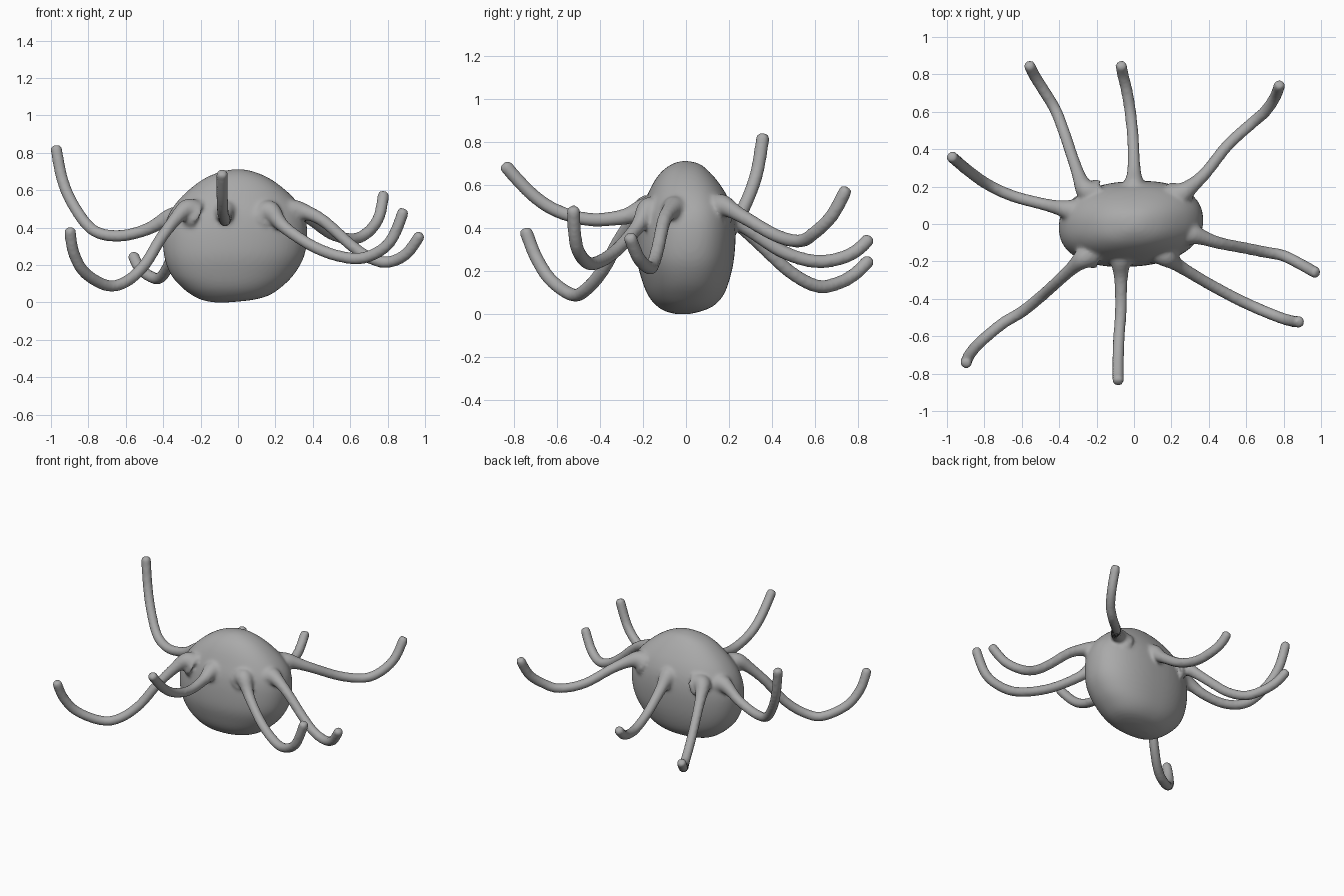
import bpy, bmesh, math
from mathutils import Vector

if "Cube" in bpy.data.objects:
    bpy.data.objects.remove(bpy.data.objects["Cube"])


def spline(rows, steps):
    """Catmull-Rom interpolation of equal-length rows."""
    pts = [rows[0]] + list(rows) + [rows[-1]]
    out = []
    for i in range(1, len(pts) - 2):
        a, b, c, d = pts[i - 1:i + 3]
        for k in range(steps):
            t = k / steps
            out.append([0.5 * (2 * q + (r - p) * t + (2 * p - 5 * q + 4 * r - s) * t * t
                               + (3 * q - p - 3 * r + s) * t ** 3)
                        for p, q, r, s in zip(a, b, c, d)])
    out.append(list(rows[-1]))
    return out


def loft(bm, rings):
    """Skin a list of closed rings and cap both ends."""
    loops = [[bm.verts.new(p) for p in ring] for ring in rings]
    n = len(loops[0])
    for lo, hi in zip(loops, loops[1:]):
        for i in range(n):
            j = (i + 1) % n
            bm.faces.new((lo[i], lo[j], hi[j], hi[i]))
    bm.faces.new(loops[0][::-1])
    bm.faces.new(loops[-1])


def body_ring(row, n=64):
    z, x0, x1, y0, y1 = row
    ring = []
    for i in range(n):
        a = 2 * math.pi * i / n
        c, s = math.cos(a), math.sin(a)
        c = math.copysign(abs(c) ** 0.88, c)
        s = math.copysign(abs(s) ** 0.88, s)
        x = (x0 + x1) / 2 + c * (x1 - x0) / 2
        y = (y0 + y1) / 2 + s * (y1 - y0) / 2
        ring.append((x, y + 0.05 * x, z))
    return ring


def add_arm(bm, path, radius=0.032, n=14):
    # Start inside the body, flare at the root, blunt round tip
    root = Vector(path[0])
    inner = root + (Vector((0, 0, 0.42)) - root) * 0.18
    pts = [Vector(p) for p in spline([tuple(inner)] + path, 8)]
    total = sum((b - a).length for a, b in zip(pts, pts[1:]))
    side, prev, run, rings = None, None, 0.0, []
    for i, p in enumerate(pts):
        tan = (pts[min(i + 1, len(pts) - 1)] - pts[max(i - 1, 0)]).normalized()
        if side is None:
            side = tan.orthogonal().normalized()
        else:
            side = prev.rotation_difference(tan) @ side
            run += (p - pts[i - 1]).length
        prev = tan
        up = tan.cross(side)
        r = radius + 0.055 * math.exp(-run / 0.06)
        left = total - run
        if left < 0.015:
            r *= 0.7 + 0.3 * left / 0.015
        rings.append([p + (side * math.cos(a) + up * math.sin(a)) * r
                      for a in (2 * math.pi * k / n for k in range(n))])
    loft(bm, rings)


bm = bmesh.new()

# Rounded sac body: height, x range, y range
body_rows = [
    (0.0, -0.13, -0.05, -0.04, 0.02), (0.012, -0.19, 0.07, -0.09, 0.07),
    (0.035, -0.24, 0.16, -0.13, 0.125), (0.08, -0.30, 0.23, -0.17, 0.17),
    (0.15, -0.36, 0.30, -0.20, 0.20), (0.25, -0.395, 0.355, -0.225, 0.222),
    (0.37, -0.40, 0.37, -0.225, 0.23), (0.47, -0.37, 0.355, -0.21, 0.22),
    (0.55, -0.315, 0.305, -0.18, 0.19), (0.62, -0.24, 0.23, -0.145, 0.145),
    (0.67, -0.165, 0.155, -0.105, 0.10), (0.70, -0.085, 0.08, -0.06, 0.06),
    (0.712, -0.02, 0.02, -0.02, 0.01)]
loft(bm, [body_ring(r) for r in spline(body_rows, 4)])

# Eight curling arms
left_arm = [(-0.37, 0.08, 0.45), (-0.5, 0.11, 0.385), (-0.65, 0.15, 0.355),
            (-0.78, 0.21, 0.39), (-0.88, 0.28, 0.52), (-0.94, 0.33, 0.66), (-0.975, 0.36, 0.84)]
back_left_arm = [(-0.27, 0.2, 0.46), (-0.32, 0.33, 0.34), (-0.37, 0.48, 0.2),
                 (-0.42, 0.61, 0.13), (-0.48, 0.71, 0.145), (-0.53, 0.79, 0.19), (-0.565, 0.86, 0.26)]
back_arm = [(0, 0.21, 0.46), (0, 0.3, 0.39), (-0.005, 0.45, 0.29), (-0.02, 0.6, 0.245),
            (-0.04, 0.72, 0.26), (-0.06, 0.8, 0.30), (-0.07, 0.86, 0.36)]
back_right_arm = [(0.28, 0.18, 0.5), (0.38, 0.27, 0.45), (0.5, 0.42, 0.365), (0.62, 0.53, 0.34),
                  (0.7, 0.6, 0.38), (0.755, 0.68, 0.46), (0.78, 0.75, 0.59)]
right_arm = [(0.33, -0.06, 0.49), (0.45, -0.1, 0.44), (0.6, -0.13, 0.31), (0.7, -0.15, 0.24),
             (0.8, -0.17, 0.215), (0.9, -0.22, 0.26), (0.98, -0.265, 0.37)]
front_right_arm = [(0.18, -0.18, 0.48), (0.25, -0.23, 0.4), (0.4, -0.32, 0.3), (0.55, -0.4, 0.245),
                   (0.68, -0.46, 0.24), (0.81, -0.51, 0.32), (0.89, -0.525, 0.5)]
front_arm = [(-0.07, -0.2, 0.48), (-0.07, -0.3, 0.45), (-0.07, -0.45, 0.44), (-0.08, -0.6, 0.48),
             (-0.085, -0.72, 0.56), (-0.085, -0.85, 0.70)]
front_left_arm = [(-0.29, -0.2, 0.49), (-0.4, -0.3, 0.36), (-0.5, -0.39, 0.2), (-0.6, -0.47, 0.11),
                  (-0.7, -0.53, 0.09), (-0.82, -0.63, 0.16), (-0.88, -0.7, 0.27), (-0.9, -0.75, 0.4)]
for arm in (left_arm, back_left_arm, back_arm, back_right_arm,
            right_arm, front_right_arm, front_arm, front_left_arm):
    add_arm(bm, arm)

bmesh.ops.recalc_face_normals(bm, faces=bm.faces)
mesh = bpy.data.meshes.new("body_with_arms")
bm.to_mesh(mesh)
bm.free()
obj = bpy.data.objects.new("body_with_arms", mesh)
bpy.context.collection.objects.link(obj)

# Fuse the arms into the body and soften the joins
remesh = obj.modifiers.new("fuse", 'REMESH')
remesh.mode = 'VOXEL'
remesh.voxel_size = 0.011
remesh.use_smooth_shade = True
soften = obj.modifiers.new("soften", 'SMOOTH')
soften.factor = 0.5
soften.iterations = 8

grey = bpy.data.materials.new("grey")
grey.diffuse_color = (0.4, 0.4, 0.4, 1)
grey.use_nodes = True
grey.node_tree.nodes["Principled BSDF"].inputs["Base Color"].default_value = grey.diffuse_color
mesh.materials.append(grey)
